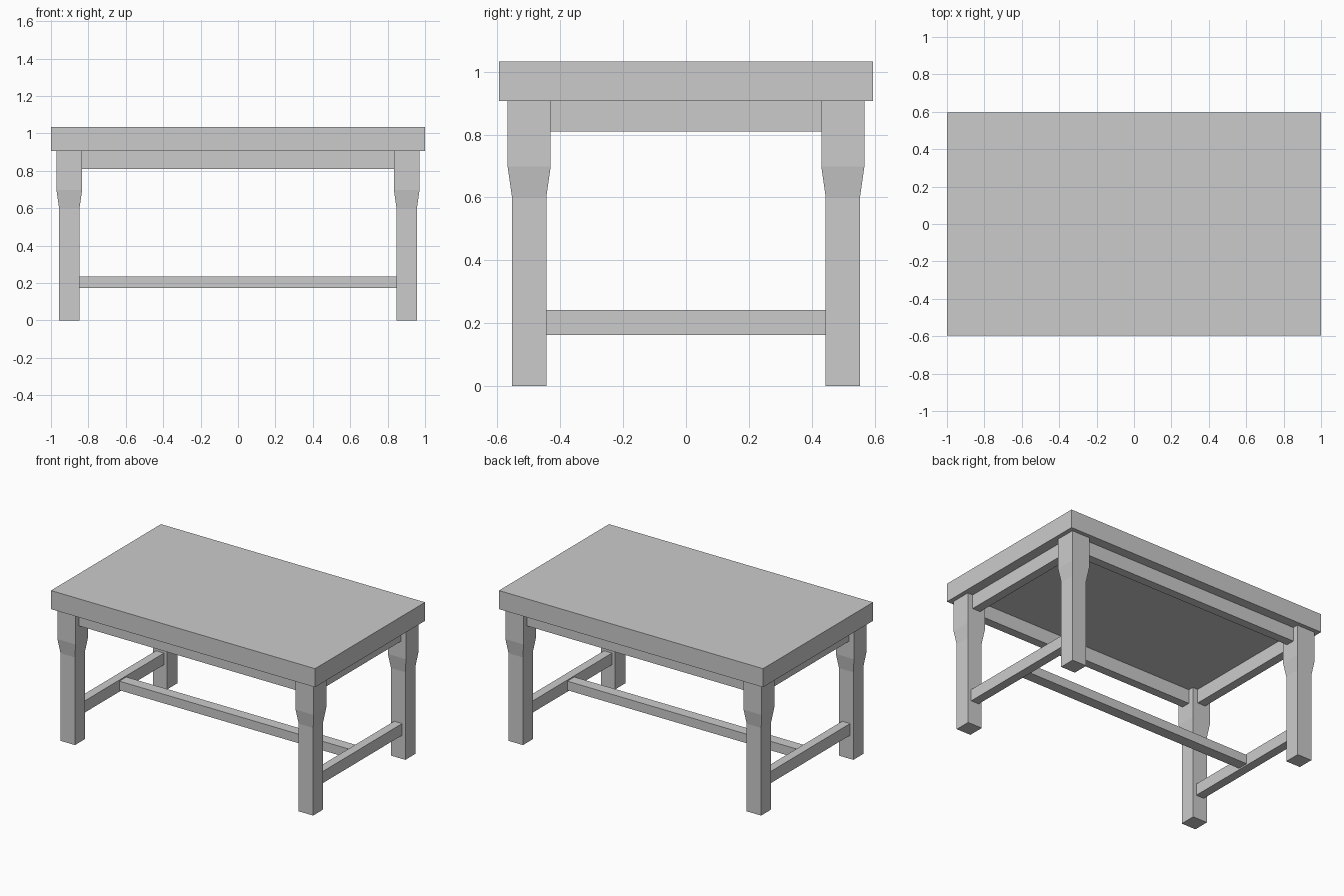
import bpy, bmesh

if "Cube" in bpy.data.objects:
    bpy.data.objects.remove(bpy.data.objects["Cube"])

LEG_X, LEG_Y = 0.902, 0.499      # leg centre lines
UP, LOW = 0.0685, 0.0545         # half widths of upper and lower leg
TOP_Z, SLAB_Z = 1.033, 0.906     # table surface and underside


def mesh_object(name, bm):
    bmesh.ops.recalc_face_normals(bm, faces=bm.faces)
    me = bpy.data.meshes.new(name)
    bm.to_mesh(me)
    bm.free()
    ob = bpy.data.objects.new(name, me)
    bpy.context.collection.objects.link(ob)
    return ob


def box(name, centre, size):
    bm = bmesh.new()
    bmesh.ops.create_cube(bm, size=1)
    bmesh.ops.scale(bm, vec=size, verts=bm.verts)
    bmesh.ops.translate(bm, vec=centre, verts=bm.verts)
    return mesh_object(name, bm)


def leg(name, x, y):
    # stacked square sections: slim foot, taper, thick head
    bm = bmesh.new()
    rings = []
    for z, h in ((0, LOW), (0.6, LOW), (0.698, UP), (SLAB_Z, UP)):
        rings.append([bm.verts.new((x + sx * h, y + sy * h, z))
                      for sx, sy in ((-1, -1), (1, -1), (1, 1), (-1, 1))])
    for a, b in zip(rings, rings[1:]):
        for i in range(4):
            j = (i + 1) % 4
            bm.faces.new((a[i], a[j], b[j], b[i]))
    bm.faces.new(rings[0])
    bm.faces.new(rings[-1])
    return mesh_object(name, bm)


# table top
box("table_top", (0, 0, (TOP_Z + SLAB_Z) / 2), (2.0, 1.19, TOP_Z - SLAB_Z))

# legs
for sx, side in ((-1, "left"), (1, "right")):
    for sy, end in ((-1, "front"), (1, "back")):
        leg(f"{end}_{side}_leg", sx * LEG_X, sy * LEG_Y)

# aprons under the top
az, ah = (0.81 + SLAB_Z) / 2, SLAB_Z - 0.81
for sy, end in ((-1, "front"), (1, "back")):
    box(f"{end}_apron", (0, sy * LEG_Y, az), (2 * (LEG_X - UP), 0.06, ah))
for sx, side in ((-1, "left"), (1, "right")):
    box(f"{side}_apron", (sx * LEG_X, 0, az), (0.06, 2 * (LEG_Y - UP), ah))
    # low side stretchers
    box(f"{side}_stretcher", (sx * LEG_X, 0, 0.202),
        (0.06, 2 * (LEG_Y - LOW), 0.08))

# centre stretcher joining the side stretchers
box("centre_stretcher", (0, 0, 0.203), (2 * (LEG_X - 0.03), 0.075, 0.062))
